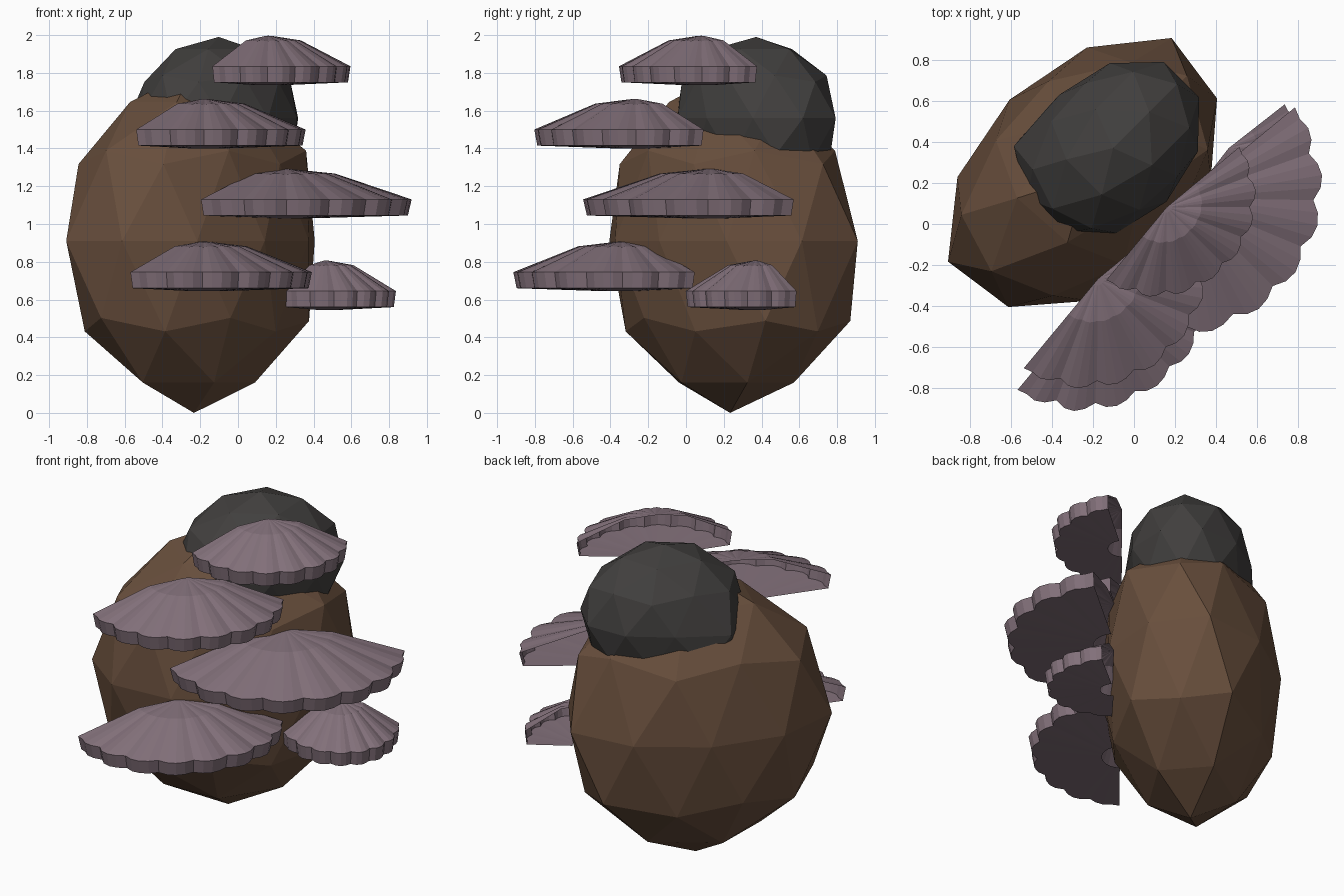
import bpy, bmesh, math
from mathutils import Matrix

if "Cube" in bpy.data.objects:
    bpy.data.objects.remove(bpy.data.objects["Cube"])

# everything is laid out along a diagonal: local +x is the long axis, local -y faces outwards
TURN = Matrix.Rotation(math.radians(45), 4, 'Z')


def material(name, rgb):
    m = bpy.data.materials.new(name)
    m.diffuse_color = (*rgb, 1)
    m.use_nodes = True
    m.node_tree.nodes["Principled BSDF"].inputs["Base Color"].default_value = m.diffuse_color
    return m


BROWN = material("earth brown", (0.14, 0.078, 0.046))
GREY = material("charcoal grey", (0.053, 0.050, 0.048))
MAUVE = material("dusty mauve", (0.225, 0.163, 0.195))


def finish(bm, name, mat):
    bm.transform(TURN)
    mesh = bpy.data.meshes.new(name)
    bm.to_mesh(mesh)
    bm.free()
    mesh.materials.append(mat)
    ob = bpy.data.objects.new(name, mesh)
    bpy.context.collection.objects.link(ob)
    return ob


def boulder(name, mat, centre, size, square, blunt=0.0, lean=0.0, bulge=0.0, skew=0.0):
    """Faceted ball, slightly squared off, with blunter poles and a bulging back corner."""
    bm = bmesh.new()
    bmesh.ops.create_icosphere(bm, subdivisions=2, radius=1)
    cx, cy, cz = centre
    sx, sy, sz = size
    for v in bm.verts:
        x, y, z = v.co
        pinch = 1 - blunt * z ** 4
        u = x * sx * (1 - square * (1 - abs(x))) * (1 + lean * (max(-0.31, min(0.31, y)) - 0.2))
        w = y * sy * (1 + square * (1 - abs(y))) * pinch
        # ring next to each pole is pulled in a little
        if 0.8 < abs(z) < 0.99:
            z *= 1 - blunt * (0.25 if z > 0 else 0.16)
        # low back corner hangs outwards
        if x < -0.2 and y > 0.45 and -0.6 < z < 0.2:
            u -= bulge
            w += bulge * 0.8
            z -= bulge
        # far end: shoulders lean outwards, foot spreads
        if x > 0.6 and abs(y) > 0.3:
            if 0.5 < z < 0.6:
                w -= skew
                u += skew * 0.3
            elif -0.6 < z < -0.3:
                u += skew * 0.8
                z -= skew * 0.4
        v.co = (cx + u, cy + w, cz + z * sz)
    return finish(bm, name, mat)


def shelf(name, cu, cv, ru, rv, z, segs=32):
    """Half-round bracket fan with a scalloped rim, open at the back."""
    back = 0.065
    ru *= 1.035
    # profile: (radius fraction, height, scallop amount)
    profile = [(0.2, -0.015, 0), (0.97, 0.0, 1), (1.0, 0.085, 1),
               (0.40, 0.222, 0.5), (0.06, 0.245, 0)]
    dips = (0.065, 0.02, 0.0, 0.015)
    bm = bmesh.new()
    rows = []
    for i in range(segs + 1):
        a = math.radians(6 + 168 * i / segs)
        dip = dips[i % 4] if 0 < i < segs else 0.0
        row = []
        for r, h, s in profile:
            r *= 1 + s * (0.015 - dip)
            fold = dip * 0.15 if r < 0.5 else 0
            row.append(bm.verts.new((cu + ru * r * math.cos(a),
                                     -(cv - back + (rv + back) * r * math.sin(a)),
                                     z + h - fold * s)))
        rows.append(row)
    top = bm.verts.new((cu, -(cv - back), z + 0.247))
    for p, q in zip(rows, rows[1:]):
        for k in range(len(profile) - 1):
            bm.faces.new((p[k], p[k + 1], q[k + 1], q[k]))
        bm.faces.new((p[-1], top, q[-1]))
    # make the crown face upwards
    bm.normal_update()
    if top.link_faces[0].normal.z < 0:
        bmesh.ops.reverse_faces(bm, faces=bm.faces[:])
    return finish(bm, name, MAUVE)


# main rock and its dark cap
boulder("body_rock", BROWN, (0.0, 0.33, 0.91), (0.81, 0.53, 0.91), 0.17,
        blunt=0.2, lean=0.11, skew=0.045)
boulder("cap_rock", GREY, (0.19, 0.335, 1.56), (0.50, 0.37, 0.43), 0.1, bulge=0.055)

# bracket fans: along, outwards, half width, depth, rim height
for n, spec in enumerate([(0.17, 0.12, 0.44, 0.34, 1.75),
                          (-0.315, 0.13, 0.54, 0.43, 1.415),
                          (0.265, 0.15, 0.665, 0.576, 1.045),
                          (-0.37, 0.18, 0.58, 0.46, 0.66),
                          (0.59, 0.13, 0.33, 0.335, 0.56)]):
    shelf("bracket_shelf_%d" % (n + 1), *spec)
